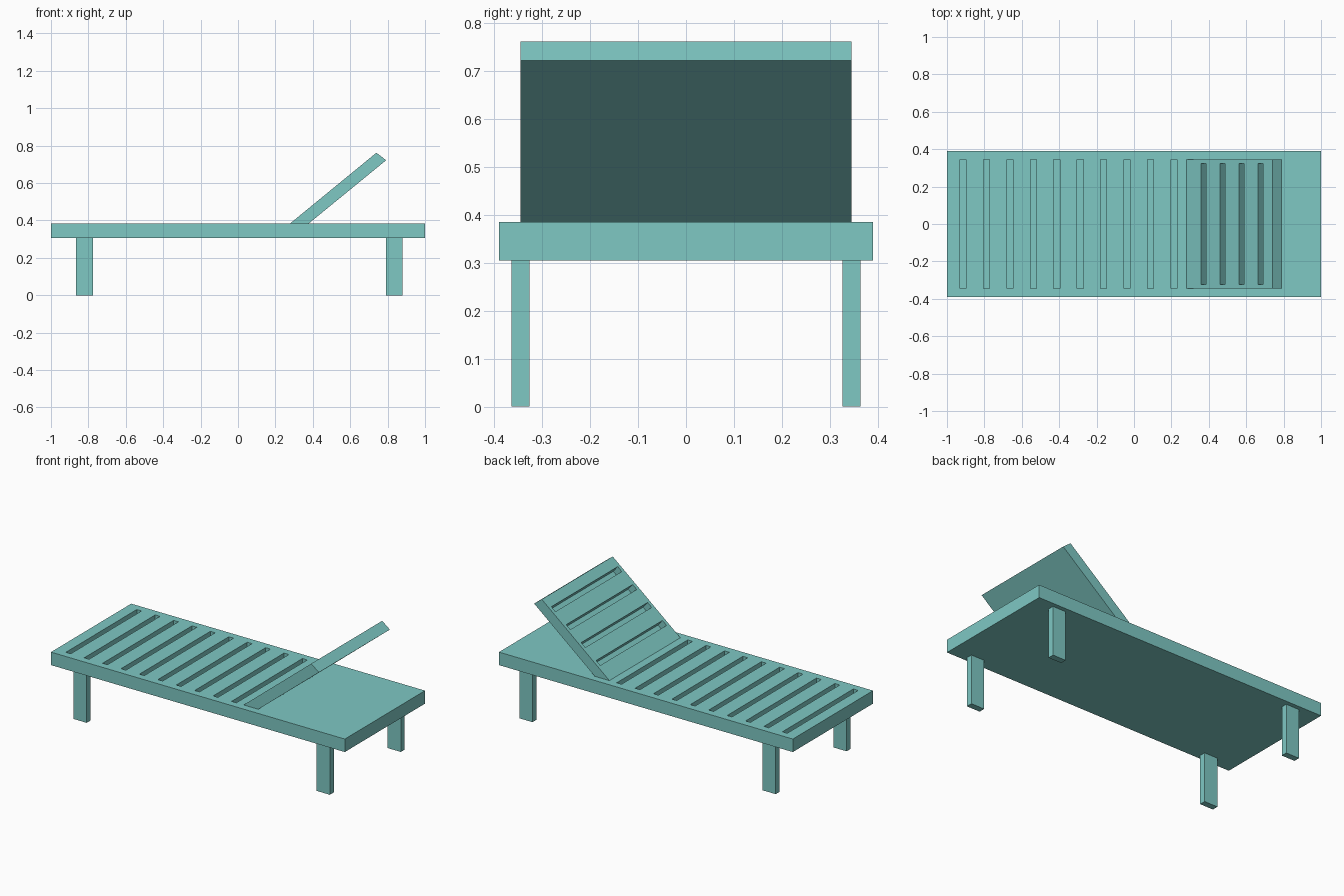
import bpy, bmesh, math
from mathutils import Matrix, Vector

if "Cube" in bpy.data.objects:
    bpy.data.objects.remove(bpy.data.objects["Cube"])

teal = bpy.data.materials.new("teal")
teal.diffuse_color = (0.21, 0.58, 0.55, 1)
teal.use_nodes = True
teal.node_tree.nodes["Principled BSDF"].inputs["Base Color"].default_value = teal.diffuse_color


def make_object(name, bm):
    bmesh.ops.recalc_face_normals(bm, faces=bm.faces)
    mesh = bpy.data.meshes.new(name)
    bm.to_mesh(mesh)
    bm.free()
    mesh.materials.append(teal)
    obj = bpy.data.objects.new(name, mesh)
    bpy.context.collection.objects.link(obj)
    return obj


def add_box(bm, center, size, frame=Matrix()):
    m = frame @ Matrix.Translation(center) @ Matrix.Diagonal((*size, 1))
    bmesh.ops.create_cube(bm, size=1, matrix=m)


def box(name, center, size):
    bm = bmesh.new()
    add_box(bm, center, size)
    return make_object(name, bm)


def cut(target, cutter):
    cutter.hide_render = True
    mod = target.modifiers.new("slots", 'BOOLEAN')
    mod.operation = 'DIFFERENCE'
    mod.solver = 'EXACT'
    mod.object = cutter
    bpy.context.view_layer.objects.active = target
    bpy.ops.object.modifier_apply(modifier=mod.name)
    bpy.data.objects.remove(cutter)


# Lounger deck with evenly spaced grooves
TOP = 0.385
deck = box("deck", (0, 0, 0.345), (2, 0.78, 0.08))
bm = bmesh.new()
for i in range(10):
    add_box(bm, (-0.914 + 0.1253 * i, 0, TOP), (0.033, 0.69, 0.08))
cut(deck, make_object("deck_groove_cutter", bm))

# Four legs
for xn, x in (("foot", -0.82), ("head", 0.835)):
    for yn, s in (("front", -1), ("back", 1)):
        box(f"{xn}_{yn}_leg", (x, 0.345 * s, 0.1525), (0.09, 0.038, 0.305))

# Raised backrest: side profile extruded across the width
profile = [(0.28, TOP), (0.74, 0.762), (0.792, 0.722), (0.38, TOP),
           (0.368, TOP - 0.01), (0.29, TOP - 0.01)]
bm = bmesh.new()
face = bm.faces.new([bm.verts.new((x, -0.345, z)) for x, z in profile])
ext = bmesh.ops.extrude_face_region(bm, geom=[face])
bmesh.ops.translate(bm, vec=(0, 0.69, 0),
                    verts=[v for v in ext["geom"] if isinstance(v, bmesh.types.BMVert)])
backrest = make_object("backrest", bm)

# Backrest grooves, perpendicular to its tilted upper surface
angle = math.atan2(0.377, 0.46)
frame = Matrix.Translation((0.28, 0, TOP)) @ Matrix.Rotation(-angle, 4, 'Y')
bm = bmesh.new()
for i in range(4):
    along = (0.092 + 0.1015 * i) / math.cos(angle)
    add_box(bm, (along, 0, 0), (0.036, 0.645, 0.096), frame)
cut(backrest, make_object("backrest_groove_cutter", bm))
